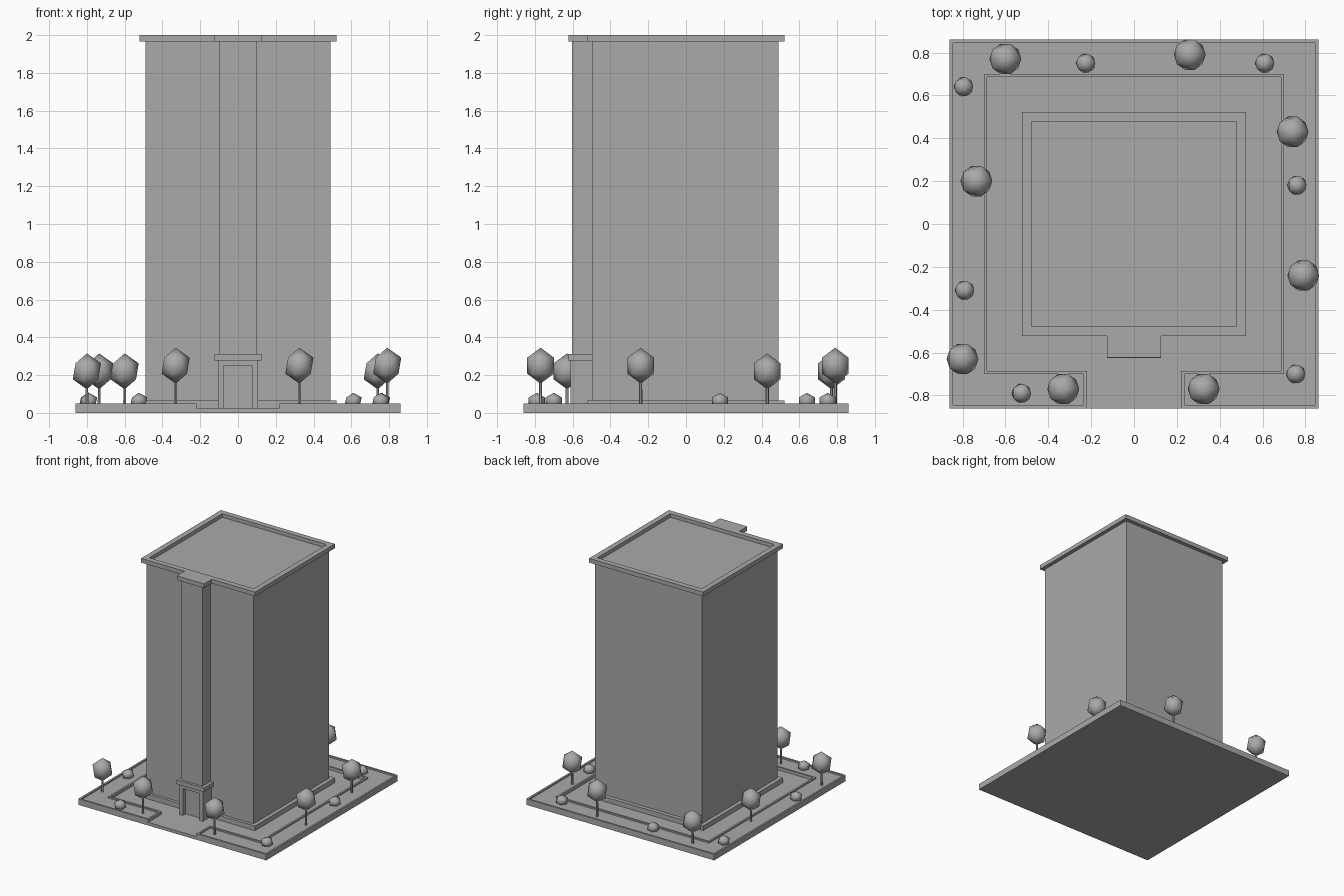
import bpy, bmesh
from mathutils import Matrix

cube = bpy.data.objects.get("Cube")
if cube:
    bpy.data.objects.remove(cube, do_unlink=True)

grey = bpy.data.materials.new("plain grey")
grey.use_nodes = True
GREY = (0.4, 0.4, 0.4, 1)
grey.diffuse_color = GREY
grey.node_tree.nodes["Principled BSDF"].inputs["Base Color"].default_value = GREY


def finish(name, bm, smooth=False):
    bmesh.ops.recalc_face_normals(bm, faces=bm.faces)
    mesh = bpy.data.meshes.new(name)
    for f in bm.faces:
        f.smooth = smooth
    bm.to_mesh(mesh)
    bm.free()
    mesh.materials.append(grey)
    obj = bpy.data.objects.new(name, mesh)
    bpy.context.collection.objects.link(obj)
    return obj


def prism(name, outline, z0, z1, rim=0, sink=0):
    """Extrude an outline upward; optionally sink its top inside a rim."""
    bm = bmesh.new()
    base = bm.faces.new([bm.verts.new((x, y, z0)) for x, y in outline])
    up = bmesh.ops.extrude_face_region(bm, geom=[base], use_keep_orig=True)["geom"]
    top = next(g for g in up if isinstance(g, bmesh.types.BMFace))
    bmesh.ops.translate(bm, verts=top.verts, vec=(0, 0, z1 - z0))
    bmesh.ops.recalc_face_normals(bm, faces=bm.faces)
    if rim:
        bmesh.ops.inset_region(bm, faces=[top], thickness=rim, use_even_offset=True)
        low = bmesh.ops.extrude_face_region(bm, geom=[top])["geom"]
        verts = [g for g in low if isinstance(g, bmesh.types.BMVert)]
        bmesh.ops.translate(bm, verts=verts, vec=(0, 0, -sink))
        if top.is_valid:
            bmesh.ops.delete(bm, geom=[top], context="FACES_ONLY")
    return finish(name, bm)


def box(name, x0, x1, y0, y1, z0, z1, **kw):
    return prism(name, [(x0, y0), (x1, y0), (x1, y1), (x0, y1)], z0, z1, **kw)


def mirrored(right):
    """Complete a symmetric outline from its right half."""
    return right + [(-x, y) for x, y in reversed(right)]


# Ground slab and the kerbed planting bed wrapping around the tower
box("ground_slab", -0.86, 0.86, -0.86, 0.86, 0, 0.026)
prism("planting_bed", mirrored([(0.22, -0.685), (0.22, -0.86), (0.86, -0.86), (0.86, 0.86)])
      [:4] + [(-0.86, 0.86), (-0.86, -0.86), (-0.22, -0.86), (-0.22, -0.685),
              (-0.685, -0.685), (-0.685, 0.685), (0.685, 0.685), (0.685, -0.685)],
      0.026, 0.05, rim=0.015, sink=0.012)

# Tower, plinth and front shaft
box("plinth", -0.522, 0.522, -0.522, 0.522, 0.026, 0.065)
box("tower", -0.49, 0.49, -0.497, 0.49, 0.065, 1.965)
box("front_shaft", -0.098, 0.098, -0.603, -0.497, 0.31, 1.965)

# Roof slab with parapet, and the cap over the shaft
box("roof_parapet", -0.522, 0.522, -0.522, 0.522, 1.965, 2, rim=0.045, sink=0.03)
box("shaft_cap", -0.125, 0.125, -0.622, -0.522, 1.965, 2)

# Entrance portal: doorway frame, recessed door and canopy
for side, s in (("left", 1), ("right", -1)):
    xs = sorted((s * 0.077, s * 0.107))
    box(side + "_door_jamb", *xs, -0.612, -0.497, 0.026, 0.278)
box("door_lintel", -0.077, 0.077, -0.612, -0.497, 0.249, 0.278)
box("door", -0.077, 0.077, -0.575, -0.497, 0.026, 0.249)
box("canopy", -0.125, 0.125, -0.624, -0.497, 0.278, 0.312)


def ball(name, x, y, z, radius, half_height):
    bm = bmesh.new()
    bmesh.ops.create_icosphere(bm, subdivisions=1, radius=1)
    bm.transform(Matrix.Translation((x, y, z)) @ Matrix.Diagonal((radius, radius, half_height, 1)))
    finish(name, bm, smooth=True)


# Trees: position and crown centre height
TREES = [(-0.6, 0.77, 0.22), (0.26, 0.79, 0.25), (0.74, 0.43, 0.22), (0.79, -0.24, 0.25),
         (-0.735, 0.2, 0.22), (-0.8, -0.63, 0.22), (-0.33, -0.77, 0.25), (0.325, -0.77, 0.25)]
for i, (x, y, z) in enumerate(TREES, 1):
    ball(f"tree_crown_{i}", x, y, z, 0.083, 0.095)
    bm = bmesh.new()
    bmesh.ops.create_cone(bm, cap_ends=True, segments=6, radius1=0.009, radius2=0.008, depth=z - 0.1)
    bm.transform(Matrix.Translation((x, y, 0.03 + (z - 0.1) / 2)))
    finish(f"tree_trunk_{i}", bm)

# Low shrubs
SHRUBS = [(-0.795, 0.64), (-0.225, 0.75), (0.61, 0.75), (0.76, 0.18),
          (0.755, -0.7), (-0.525, -0.79), (-0.79, -0.31)]
for i, (x, y) in enumerate(SHRUBS, 1):
    ball(f"shrub_{i}", x, y, 0.063, 0.05, 0.043)
